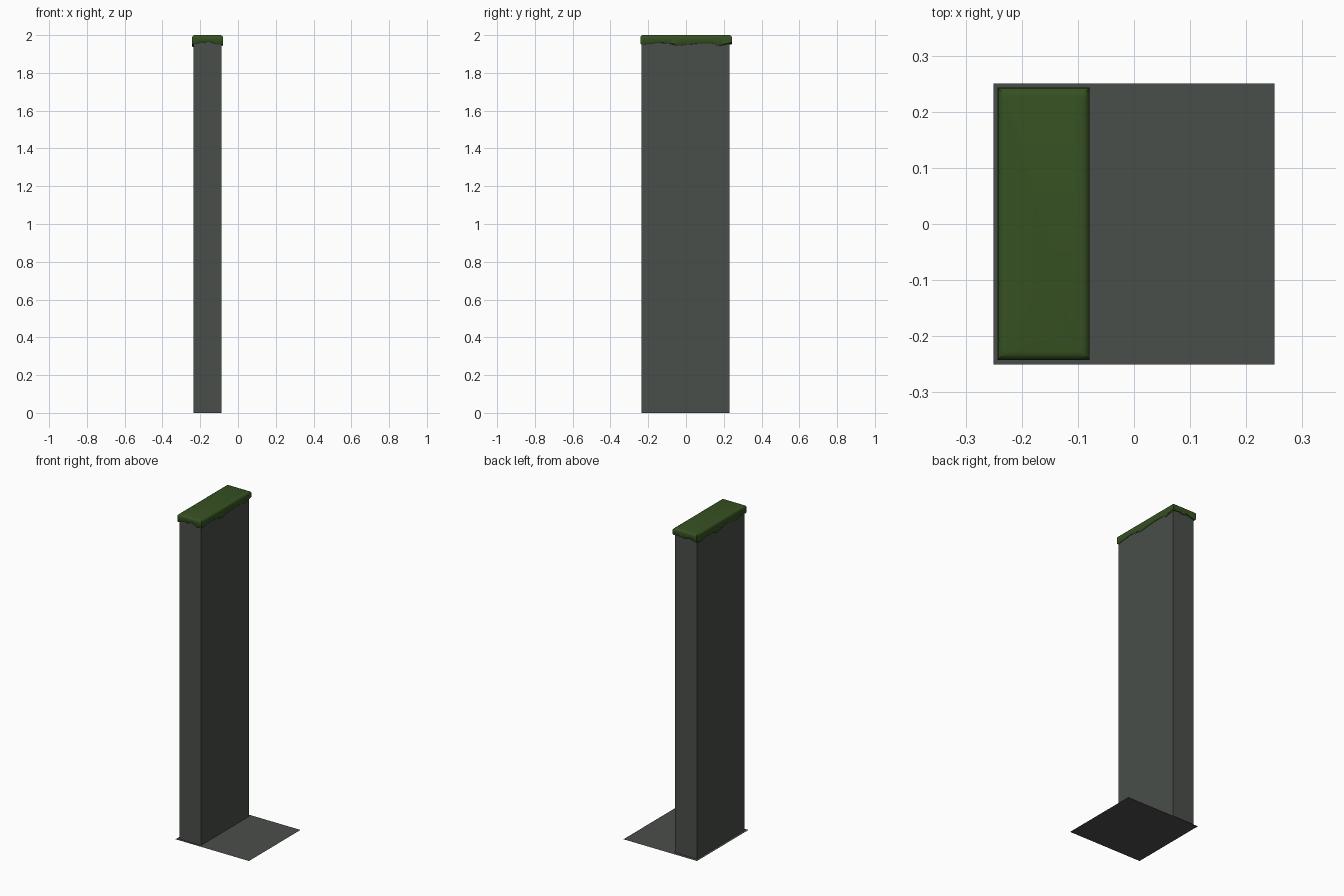
import bpy, bmesh, math

if "Cube" in bpy.data.objects:
    bpy.data.objects.remove(bpy.data.objects["Cube"])


def material(name, rgb):
    m = bpy.data.materials.new(name)
    m.diffuse_color = (*rgb, 1)
    m.use_nodes = True
    m.node_tree.nodes["Principled BSDF"].inputs["Base Color"].default_value = m.diffuse_color
    return m


STONE = material("dark_stone", (0.068, 0.077, 0.068))
MOSS = material("moss_green", (0.037, 0.082, 0.016))


def add_object(name, bm, mat):
    bmesh.ops.recalc_face_normals(bm, faces=bm.faces)
    me = bpy.data.meshes.new(name)
    bm.to_mesh(me)
    bm.free()
    me.materials.append(mat)
    ob = bpy.data.objects.new(name, me)
    bpy.context.collection.objects.link(ob)
    return ob


# Floor tile: a flat square
bm = bmesh.new()
bmesh.ops.create_grid(bm, x_segments=1, y_segments=1, size=0.25)
add_object("floor_tile", bm, STONE)

# Wall: a tall slab near the left edge of the tile
X0, X1, Y0, Y1, TOP = -0.235, -0.087, -0.235, 0.231, 1.975
bm = bmesh.new()
bmesh.ops.create_cube(bm, size=1)
for v in bm.verts:
    v.co = (X1 if v.co.x > 0 else X0, Y1 if v.co.y > 0 else Y0, TOP if v.co.z > 0 else 0)
add_object("wall", bm, STONE)

# Moss cap: drip edge heights along each side (fraction along side, z)
CX0, CX1, CY0, CY1 = -0.243, -0.079, -0.242, 0.243
FRONT = [(0, 1.95), (.15, 1.955), (.32, 1.963), (.42, 1.957), (.52, 1.968), (.66, 1.96), (.8, 1.95), (1, 1.95)]
RIGHT = [(0, 1.95), (.1, 1.953), (.2, 1.96), (.3, 1.955), (.42, 1.944), (.52, 1.95),
         (.65, 1.955), (.78, 1.955), (.87, 1.943), (.94, 1.95), (1, 1.957)]
BACK = [(0, 1.957), (.25, 1.96), (.45, 1.953), (.65, 1.963), (.85, 1.955), (1, 1.95)]
LEFT = [(0, 1.95), (.1, 1.943), (.2, 1.955), (.32, 1.952), (.42, 1.935), (.52, 1.95),
        (.65, 1.955), (.8, 1.94), (.9, 1.952), (1, 1.95)]


def drip(table, t):
    for (a, za), (b, zb) in zip(table, table[1:]):
        if t <= b:
            s = (t - a) / (b - a)
            return za + (zb - za) * s * s * (3 - 2 * s)
    return table[-1][1]


corners = [(CX0, CY0), (CX1, CY0), (CX1, CY1), (CX0, CY1)]
outline = []
for i, (table, n) in enumerate([(FRONT, 16), (RIGHT, 40), (BACK, 16), (LEFT, 40)]):
    (ax, ay), (bx, by) = corners[i], corners[(i + 1) % 4]
    for k in range(n):
        t = k / n
        outline.append((ax + (bx - ax) * t, ay + (by - ay) * t, drip(table, t)))

MX, MY = (CX0 + CX1) / 2, (CY0 + CY1) / 2
HX, HY = (CX1 - CX0) / 2, (CY1 - CY0) / 2
bm = bmesh.new()


def ring(inset, height):
    return [bm.verts.new((MX + (x - MX) * (1 - inset / HX), MY + (y - MY) * (1 - inset / HY), height(z)))
            for x, y, z in outline]


# Rings from the wall side of the drip edge, out, up and over the rounded rim
R = 0.014
rings = [ring(0.0125, lambda z: z + 0.004), ring(0.004, lambda z: z), ring(0.0, lambda z: z + 0.005)]
for a in (0, 22.5, 45, 67.5, 90):
    s, c = math.sin(math.radians(a)), math.cos(math.radians(a))
    rings.append(ring(R * (1 - c), lambda z: 2.0 - R + R * s))
for lo, hi in zip(rings, rings[1:]):
    for i in range(len(lo)):
        j = (i + 1) % len(lo)
        bm.faces.new((lo[i], lo[j], hi[j], hi[i]))
bm.faces.new(rings[-1])
cap = add_object("moss_cap", bm, MOSS)
bpy.context.view_layer.objects.active = cap
cap.select_set(True)
bpy.ops.object.shade_smooth_by_angle(angle=math.radians(40))
